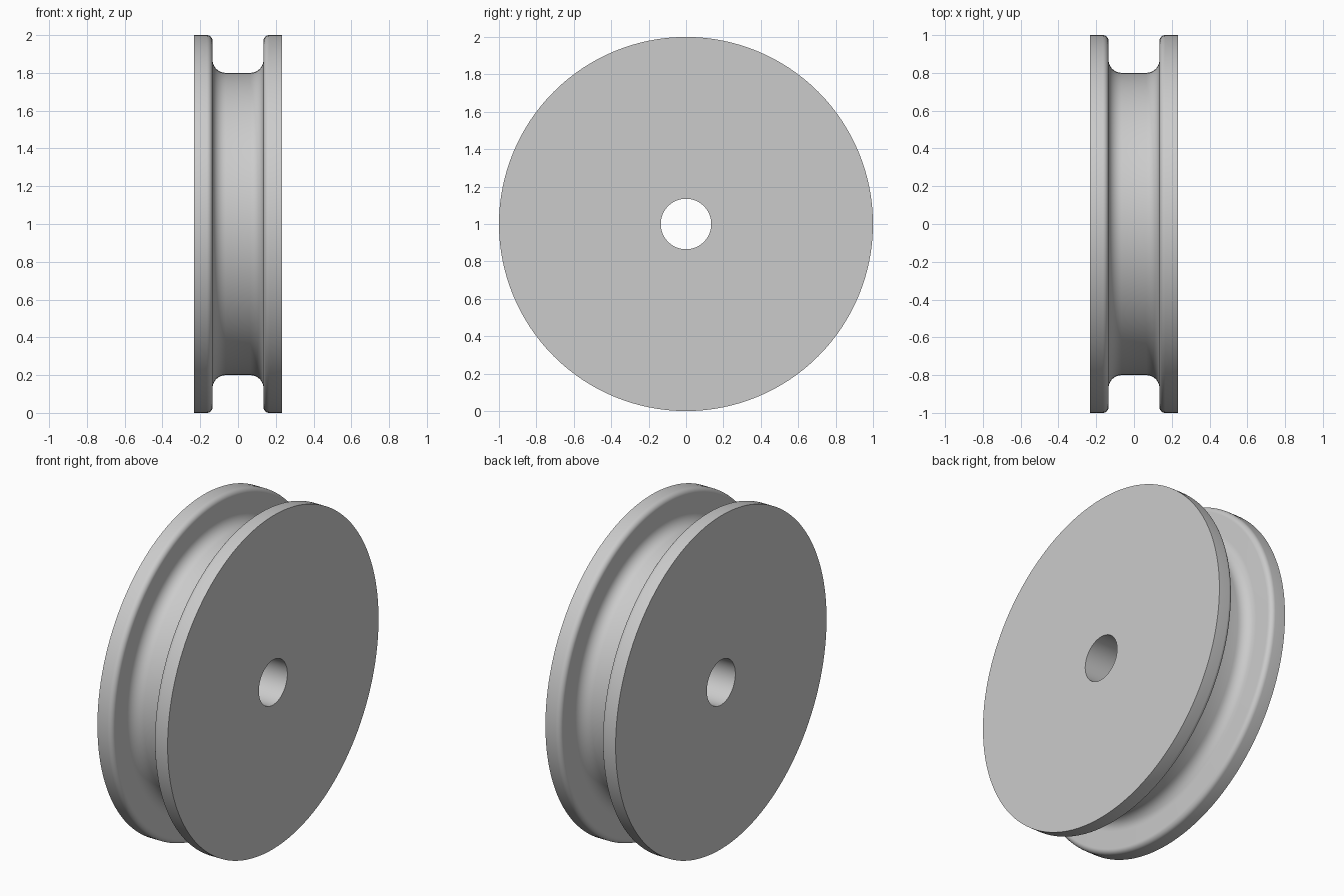
import bpy, bmesh, math
from mathutils import Vector

cube = bpy.data.objects.get("Cube")
if cube:
    bpy.data.objects.remove(cube)

HALF_WIDTH = 0.233    # half of the wheel thickness
WALL = 0.135          # half of the groove width
OUTER = 1.0           # flange radius
FLOOR = 0.8           # groove floor radius
BORE = 0.135          # axle hole radius
RIM_FILLET = 0.03
FLOOR_FILLET = 0.07
SEGMENTS = 128

# Plain grey material
grey = bpy.data.materials.new("light_grey")
grey.use_nodes = True
colour = (0.6, 0.6, 0.6, 1)
grey.diffuse_color = colour
grey.node_tree.nodes["Principled BSDF"].inputs["Base Color"].default_value = colour


def arc(cx, cr, radius, start, end, steps=8):
    """Rounded corner in the (x, radius) plane, angles in degrees."""
    angles = [math.radians(start + (end - start) * i / steps) for i in range(steps + 1)]
    return [(cx + radius * math.cos(a), cr + radius * math.sin(a)) for a in angles]


# Half of the section: bore edge, flat side, rounded rim, filleted groove
half = [(HALF_WIDTH, BORE), (HALF_WIDTH, OUTER)]
half += arc(WALL + RIM_FILLET, OUTER - RIM_FILLET, RIM_FILLET, 90, 180)
half += arc(WALL - FLOOR_FILLET, FLOOR + FLOOR_FILLET, FLOOR_FILLET, 0, -90)
section = half + [(-x, r) for x, r in reversed(half)]

# Revolve the closed section about the axle
bm = bmesh.new()
verts = [bm.verts.new((x, 0, r)) for x, r in section]
edges = [bm.edges.new((v, verts[i - 1])) for i, v in enumerate(verts)]
bmesh.ops.spin(bm, geom=verts + edges, cent=Vector(), axis=(1, 0, 0),
               angle=math.tau, steps=SEGMENTS)
bmesh.ops.remove_doubles(bm, verts=bm.verts[:], dist=1e-4)
bmesh.ops.recalc_face_normals(bm, faces=bm.faces[:])
mesh = bpy.data.meshes.new("grooved_wheel")
bm.to_mesh(mesh)
bm.free()
mesh.materials.append(grey)

wheel = bpy.data.objects.new("grooved_wheel", mesh)
wheel.location.z = OUTER
bpy.context.collection.objects.link(wheel)

# Smooth the curved surfaces, keep the flat side edges sharp
bpy.ops.object.select_all(action='DESELECT')
wheel.select_set(True)
bpy.context.view_layer.objects.active = wheel
bpy.ops.object.shade_smooth_by_angle(angle=math.radians(30))
